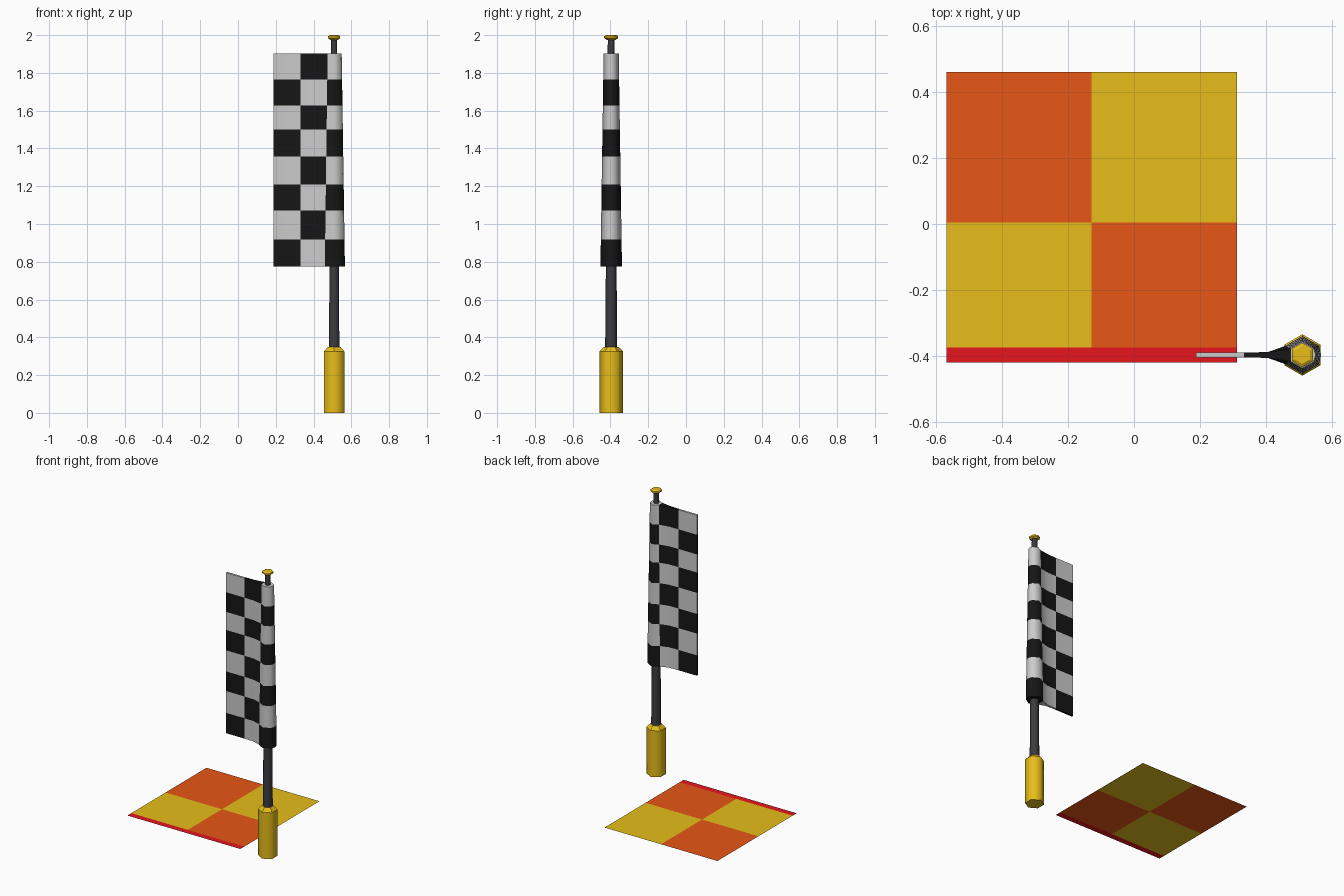
import bpy, bmesh, math

if "Cube" in bpy.data.objects:
    bpy.data.objects.remove(bpy.data.objects["Cube"])

CX, CY = 0.509, -0.396


def material(name, rgb):
    m = bpy.data.materials.new(name)
    m.diffuse_color = (*rgb, 1)
    m.use_nodes = True
    m.node_tree.nodes["Principled BSDF"].inputs["Base Color"].default_value = m.diffuse_color
    return m


yellow = material("yellow", (0.8, 0.51, 0.01))
orange = material("orange", (0.8, 0.095, 0.008))
red = material("red", (0.8, 0.008, 0.012))
black = material("black", (0.008, 0.008, 0.008))
white = material("white", (0.8, 0.8, 0.8))
charcoal = material("charcoal", (0.045, 0.045, 0.05))


def finish(name, bm, mats):
    me = bpy.data.meshes.new(name)
    bm.normal_update()
    bm.to_mesh(me)
    bm.free()
    for m in mats:
        me.materials.append(m)
    ob = bpy.data.objects.new(name, me)
    bpy.context.collection.objects.link(ob)
    return ob


def hex_lathe(name, profile, mat):
    """Six-sided turned part; profile is (radius, z) from bottom to top."""
    bm = bmesh.new()
    rings = []
    for r, z in profile:
        angles = [math.radians(30 + 60 * i) for i in range(6)]
        rings.append([bm.verts.new((CX + r * math.cos(a), CY + r * math.sin(a), z)) for a in angles])
    for lo, hi, p, q in zip(rings, rings[1:], profile, profile[1:]):
        for i in range(6):
            j = (i + 1) % 6
            f = bm.faces.new((lo[i], lo[j], hi[j], hi[i]))
            f.smooth = abs(p[0] - q[0]) < 0.5 * (q[1] - p[1])
    bm.faces.new(rings[0][::-1])
    bm.faces.new(rings[-1])
    return finish(name, bm, [mat])


# Handle, tapered pole and finial
hex_lathe("handle", [(0.0625, 0), (0.0625, 0.325), (0.038, 0.35)], yellow)
hex_lathe("pole", [(0.032, 0.34), (0.018, 1.98)], charcoal)
hex_lathe("finial", [(0.024, 1.975), (0.037, 1.984), (0.037, 1.994), (0.027, 2.0)], yellow)

# Chequered flag: thin cloth flaring into a sleeve around the pole
rows = [0.775, 0.918, 1.071, 1.209, 1.357, 1.5, 1.627, 1.765, 1.902]
bm = bmesh.new()
rings = []
for z in rows:
    r = 0.057 + (0.04 - 0.057) * (z - rows[0]) / (rows[-1] - rows[0])
    half = [(0.188 - CX, 0.007), (0.332 - CX, 0.007), (0.405 - CX, 0.009),
            (-0.866 * r, 0.5 * r), (0, r), (0.866 * r, 0.5 * r)]
    loop = [(x, -y) for x, y in half] + [(r, 0)] + half[::-1]
    rings.append([bm.verts.new((CX + x, CY + y, z)) for x, y in loop])
n = len(rings[0])
columns = [0, 1, 1, 2, 2, 2, 2, 2, 2, 1, 1, 0, 0]
for k, (lo, hi) in enumerate(zip(rings, rings[1:])):
    for i in range(n):
        j = (i + 1) % n
        f = bm.faces.new((lo[i], lo[j], hi[j], hi[i]))
        f.material_index = (columns[i] + k + 1) % 2
        f.smooth = i != n - 1
# Closed top and bottom edges, coloured like the squares they border
for ring, start in ((rings[0], 1), (rings[-1], 0)):
    for a, b, col in ((0, 1, 0), (1, 2, 1), (2, 3, 1), (3, 6, 2)):
        verts = ring[a:b + 1] + ring[n - 1 - b:n - a]
        verts = list(dict.fromkeys(verts))
        f = bm.faces.new(verts[::-1] if start else verts)
        f.material_index = (col + start) % 2
finish("chequered_flag", bm, [white, black])

# Flat quartered cloth with a red hem along the front
xs, ys = [-0.567, -0.128, 0.311], [-0.418, -0.374, 0.005, 0.46]
bm = bmesh.new()
grid = [[bm.verts.new((x, y, 0)) for x in xs] for y in ys]
colours = [(2, 2), (0, 1), (1, 0)]
for j in range(3):
    for i in range(2):
        f = bm.faces.new((grid[j][i], grid[j][i + 1], grid[j + 1][i + 1], grid[j + 1][i]))
        f.material_index = colours[j][i]
finish("quartered_cloth", bm, [yellow, orange, red])
